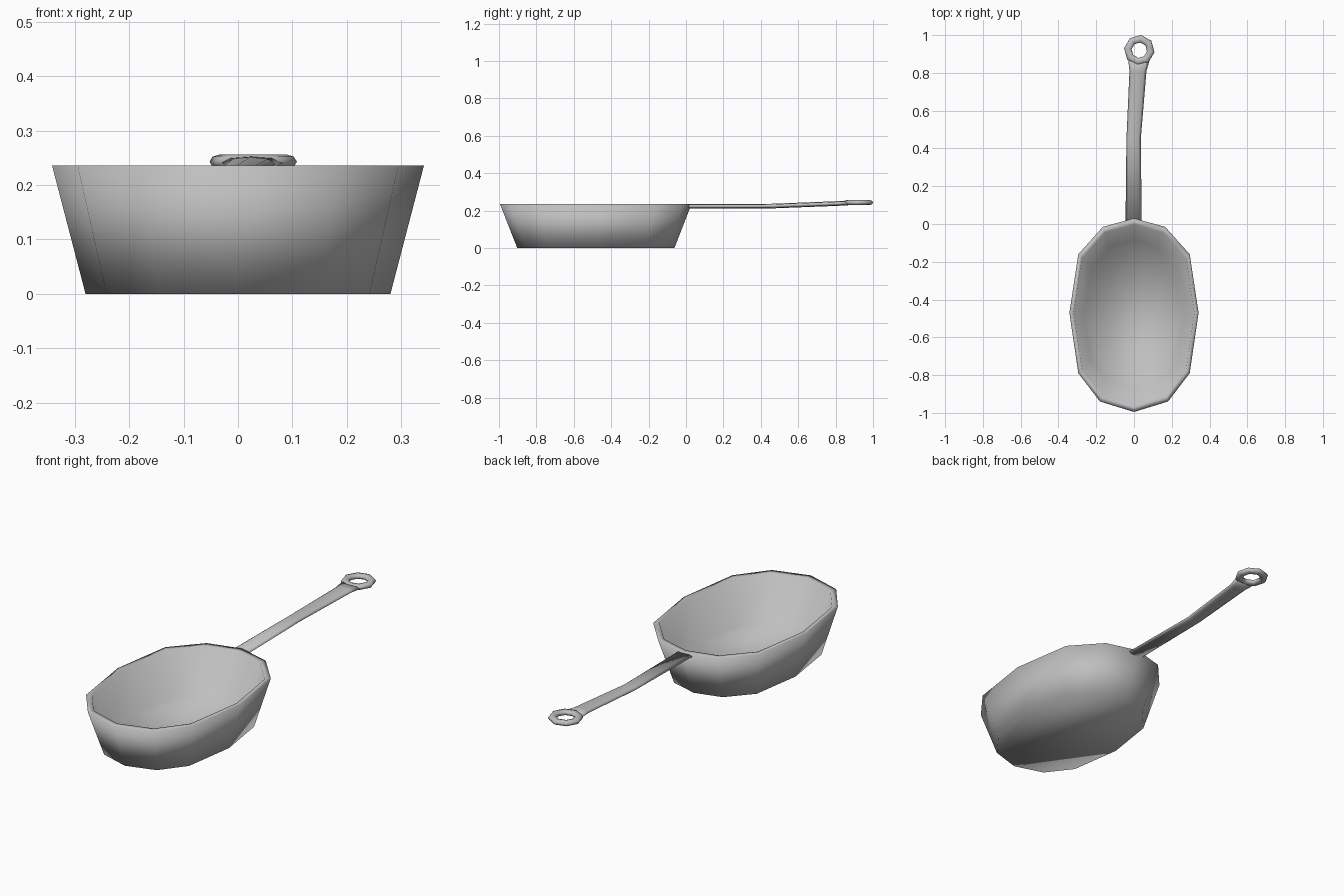
import bpy
import bmesh
from math import cos, sin, radians, tau
from mathutils import Matrix, Vector

cube = bpy.data.objects.get("Cube")
if cube:
    bpy.data.objects.remove(cube)

metal = bpy.data.materials.new("grey_metal")
metal.use_nodes = True
metal.diffuse_color = (0.52, 0.52, 0.52, 1)
metal.node_tree.nodes["Principled BSDF"].inputs["Base Color"].default_value = metal.diffuse_color


def finish(name, bm):
    """Turn a bmesh into a smooth shaded metal object."""
    bmesh.ops.recalc_face_normals(bm, faces=bm.faces)
    mesh = bpy.data.meshes.new(name)
    bm.to_mesh(mesh)
    bm.free()
    mesh.materials.append(metal)
    for face in mesh.polygons:
        face.use_smooth = True
    obj = bpy.data.objects.new(name, mesh)
    bpy.context.collection.objects.link(obj)
    return obj


def bridge(bm, a, b):
    for i in range(len(a)):
        j = (i + 1) % len(a)
        bm.faces.new((a[i], a[j], b[j], b[i]))


def loft(name, rings, closed=False):
    """Skin a list of point rings, capping the ends unless it is closed."""
    bm = bmesh.new()
    loops = [[bm.verts.new(p) for p in ring] for ring in rings]
    for a, b in zip(loops, loops[1:]):
        bridge(bm, a, b)
    if closed:
        bridge(bm, loops[-1], loops[0])
    else:
        bm.faces.new(loops[0])
        bm.faces.new(loops[-1])
    return finish(name, bm)


# Bowl: a twelve-sided oval, outside then back down the inside
RIM_Z = 0.236
CENTRE_Y = -0.48
half = [(0, -0.515), (0.18, -0.46), (0.295, -0.31), (0.342, 0.01),
        (0.295, 0.32), (0.165, 0.465), (0, 0.51)]
outline = half + [(-x, y) for x, y in half[-2:0:-1]]


def oval(scale, z):
    return [(x * scale, CENTRE_Y + y * scale, z) for x, y in outline]


loft("bowl", [oval(0.82, 0), oval(1, RIM_Z), oval(0.935, RIM_Z), oval(0.775, 0.018)])

# Handle: a flat rounded bar that bends gently sideways and upwards
path = [(-0.002, 0.005, 0.223, 0.043), (-0.002, 0.45, 0.224, 0.038),
        (0.021, 0.81, 0.238, 0.045), (0.026, 0.865, 0.241, 0.056)]
section = [(cos(tau * i / 8), sin(tau * i / 8)) for i in range(8)]
loft("handle", [[(x + w * c, y, z + 0.0125 * s) for c, s in section]
                for x, y, z, w in path])

# Hanging ring at the end of the handle
ring_centre = Vector((0.028, 0.92, 0.243))
rings = []
for k in range(8):
    turn = Matrix.Rotation(radians(45 * k - 7), 3, "Z")
    rings.append([ring_centre + turn @ Vector((0.061 + 0.02 * c, 0, 0.0135 * s))
                  for c, s in section])
loft("hanging_ring", rings, closed=True)
